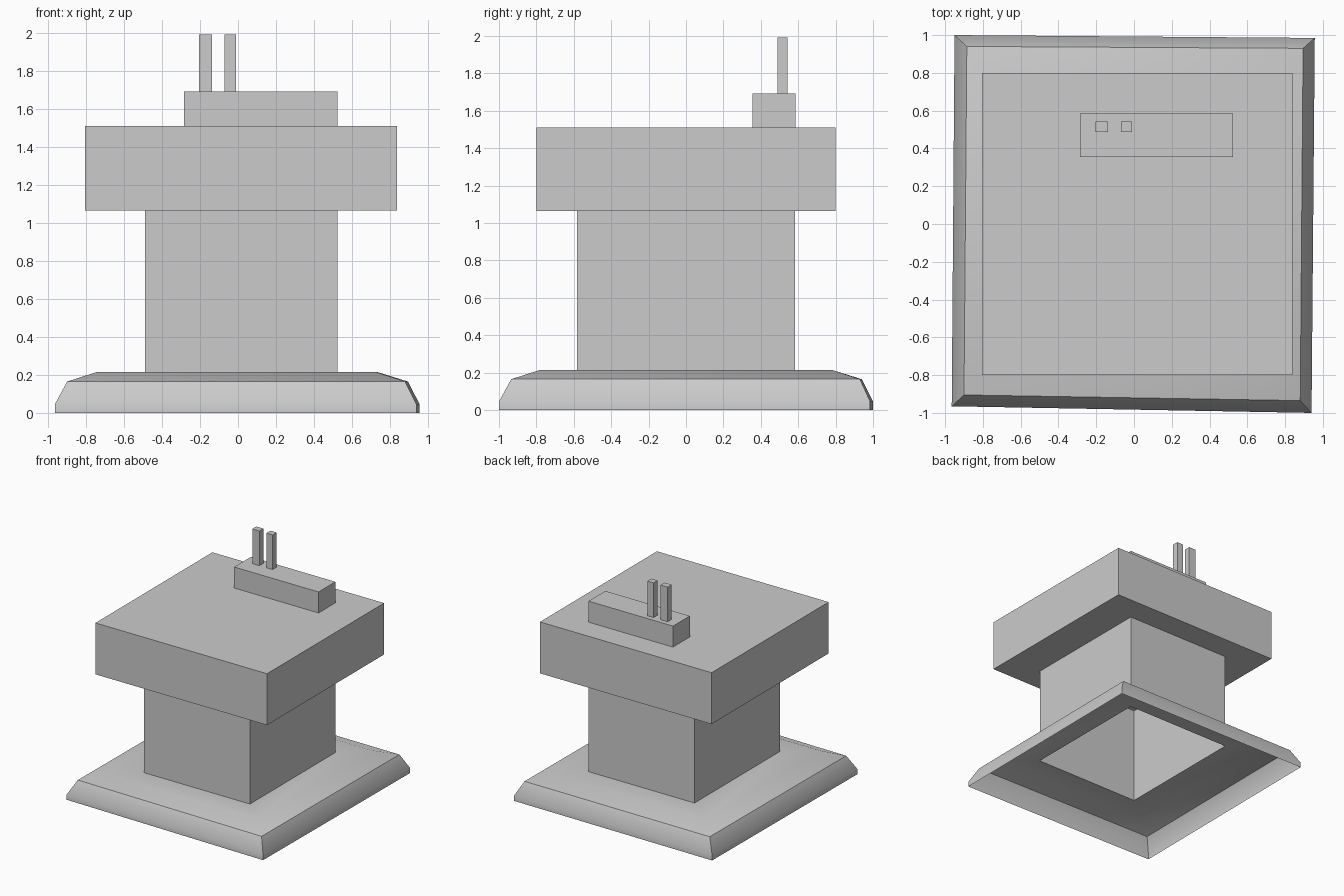
import bpy
import bmesh
import math

if "Cube" in bpy.data.objects:
    bpy.data.objects.remove(bpy.data.objects["Cube"])


def make_object(name, bm):
    mesh = bpy.data.meshes.new(name)
    bm.to_mesh(mesh)
    bm.free()
    obj = bpy.data.objects.new(name, mesh)
    bpy.context.collection.objects.link(obj)
    return obj


def box(name, x0, x1, y0, y1, z0, z1, open_ends=False):
    bm = bmesh.new()
    bmesh.ops.create_cube(bm, size=1)
    for v in bm.verts:
        v.co.x = x1 if v.co.x > 0 else x0
        v.co.y = y1 if v.co.y > 0 else y0
        v.co.z = z1 if v.co.z > 0 else z0
    if open_ends:
        bm.normal_update()
        caps = [f for f in bm.faces if abs(f.normal.z) > 0.5]
        bmesh.ops.delete(bm, geom=caps, context='FACES_ONLY')
    return make_object(name, bm)


# Base: slightly skewed open shell, rings from the floor up to the column
foot = [(-0.965, -0.965), (0.94, -1.0), (0.957, 0.985), (-0.95, 1.0)]
shoulder = [(-0.9, -0.905), (0.88, -0.935), (0.895, 0.93), (-0.885, 0.94)]
crown = [(-0.745, -0.78), (0.73, -0.78), (0.735, 0.78), (-0.74, 0.78)]
neck = [(-0.49, -0.583), (0.523, -0.583), (0.523, 0.583), (-0.49, 0.583)]
bm = bmesh.new()
rings = [[bm.verts.new((x, y, z)) for x, y in pts] for pts, z in
         ((foot, 0), (foot, 0.045), (shoulder, 0.165), (crown, 0.215), (neck, 0.215))]
for low, high in zip(rings, rings[1:]):
    for i in range(4):
        j = (i + 1) % 4
        bm.faces.new((low[i], low[j], high[j], high[i]))
base = make_object("base", bm)
bpy.context.view_layer.objects.active = base
base.select_set(True)
bpy.ops.object.shade_smooth_by_angle(angle=math.radians(35))

# Hollow column and the slab that closes it
box("column", -0.49, 0.523, -0.583, 0.583, 0.215, 1.065, open_ends=True)
box("top_slab", -0.805, 0.838, -0.80, 0.80, 1.065, 1.51)

# Roof block with two posts
box("roof_block", -0.285, 0.523, 0.355, 0.585, 1.51, 1.692)
for i, (x0, x1) in enumerate(((-0.205, -0.137), (-0.07, -0.01))):
    box(f"post_{i + 1}", x0, x1, 0.488, 0.543, 1.692, 1.992)
